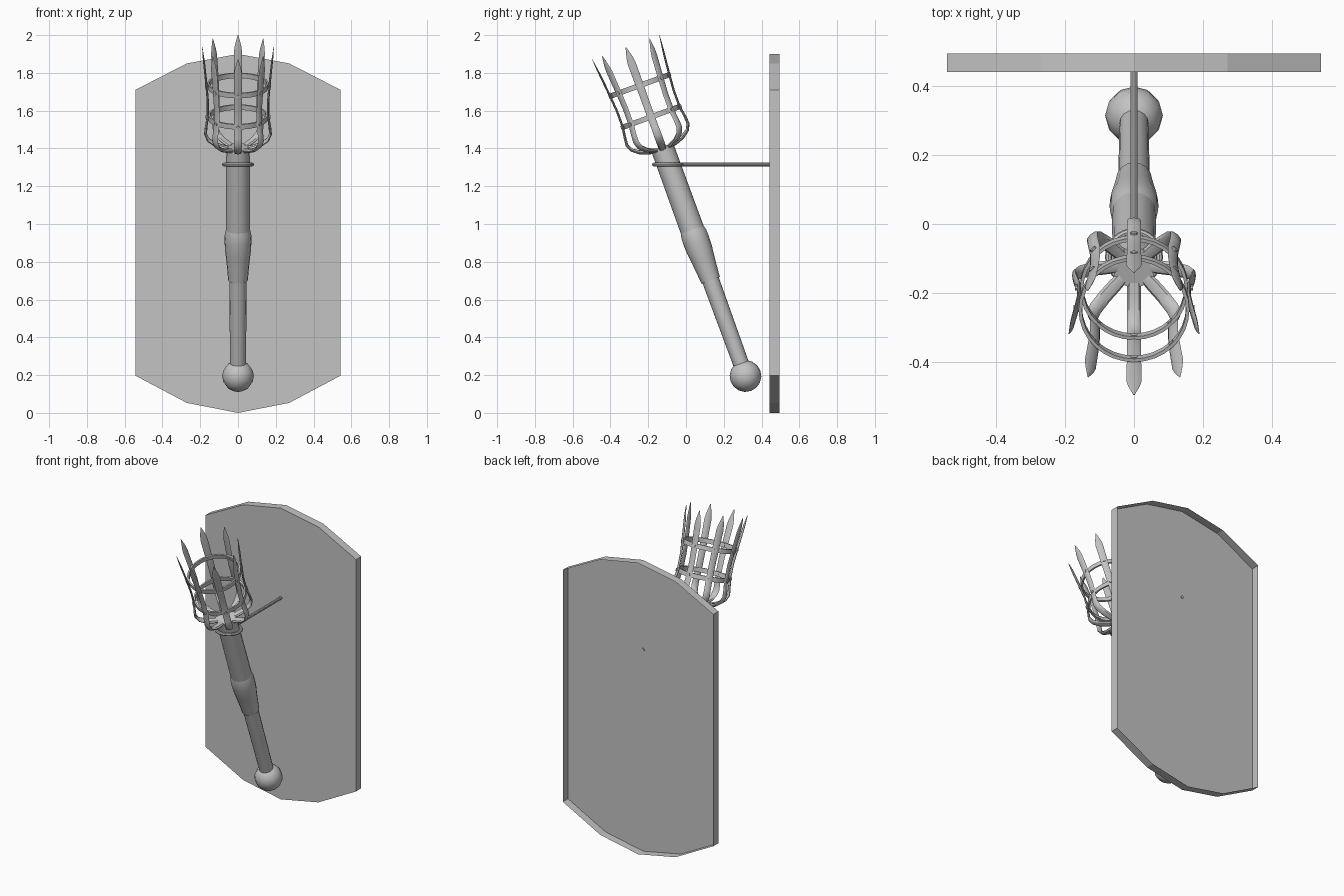
import bpy, bmesh, math
from mathutils import Vector, Matrix

if "Cube" in bpy.data.objects:
    bpy.data.objects.remove(bpy.data.objects["Cube"])

grey = bpy.data.materials.new("plain grey")
grey.diffuse_color = (0.55, 0.55, 0.55, 1)
grey.use_nodes = True
grey.node_tree.nodes["Principled BSDF"].inputs["Base Color"].default_value = grey.diffuse_color

# torch frame: local z runs along the handle from the pommel, tilted 20 degrees forward
TORCH = Matrix.Translation((0, 0.315, 0.195)) @ Matrix.Rotation(math.radians(20), 4, 'X')


def finish(name, bm, matrix=None, smooth=True, recalc=True):
    if recalc:
        bmesh.ops.recalc_face_normals(bm, faces=bm.faces[:])
    if matrix is not None:
        bm.transform(matrix)
    me = bpy.data.meshes.new(name)
    bm.to_mesh(me)
    bm.free()
    me.materials.append(grey)
    ob = bpy.data.objects.new(name, me)
    bpy.context.collection.objects.link(ob)
    if smooth:
        bpy.ops.object.select_all(action='DESELECT')
        ob.select_set(True)
        bpy.context.view_layer.objects.active = ob
        bpy.ops.object.shade_smooth_by_angle(angle=math.radians(35))
    return ob


def skin(bm, rings, closed=False):
    """Bridge rings of points; cap the ends unless closed into a loop."""
    vs = [[bm.verts.new(p) for p in r] for r in rings]
    n = len(vs[0])
    pairs = list(zip(vs, vs[1:])) + ([(vs[-1], vs[0])] if closed else [])
    for a, b in pairs:
        for i in range(n):
            j = (i + 1) % n
            bm.faces.new((a[i], a[j], b[j], b[i]))
    if not closed:
        bm.faces.new(vs[0])
        bm.faces.new(vs[-1])


def circle(r, z, n):
    return [(r * math.cos(2 * math.pi * i / n), r * math.sin(2 * math.pi * i / n), z) for i in range(n)]


def lathe(name, profile, n=16):
    bm = bmesh.new()
    skin(bm, [circle(r, z, n) for r, z in profile])
    return finish(name, bm, TORCH)


def hoop(name, section, matrix, n=32):
    bm = bmesh.new()
    rings = []
    for i in range(n):
        a = 2 * math.pi * i / n
        rings.append([(r * math.cos(a), r * math.sin(a), z) for r, z in section])
    skin(bm, rings, closed=True)
    return finish(name, bm, matrix)


# wall plaque: a shallow tray, front sheet with side walls and an open back
half = [(0, 0), (0.271, 0.053), (0.543, 0.197), (0.543, 1.71), (0.271, 1.85), (0, 1.9)]
outline = half + [(-x, z) for x, z in half[-2:0:-1]]
bm = bmesh.new()
skin(bm, [[(x, y, z) for x, z in outline] for y in (0.442, 0.495)])
bmesh.ops.recalc_face_normals(bm, faces=bm.faces[:])
back = [f for f in bm.faces if f.normal.y > 0.9]
bmesh.ops.delete(bm, geom=back, context='FACES_ONLY')
finish("wall_plaque", bm, smooth=False, recalc=False)

# pommel ball
bm = bmesh.new()
bmesh.ops.create_uvsphere(bm, u_segments=12, v_segments=8, radius=0.084)
finish("pommel", bm, TORCH)

# handle, collar and upper shaft
lathe("lower_handle", [(0.042, 0.03), (0.046, 0.56)])
lathe("collar", [(0.052, 0.54), (0.058, 0.61), (0.064, 0.67), (0.069, 0.71),
                 (0.071, 0.76), (0.07, 0.80), (0.063, 0.828)])
lathe("upper_shaft", [(0.064, 0.80), (0.062, 1.29)])

# eight basket prongs: (radius, height, half width, half thickness)
path = [(0.05, 1.282, 0.019, 0.012), (0.08, 1.29, 0.021, 0.012), (0.12, 1.304, 0.021, 0.011),
        (0.157, 1.33, 0.021, 0.009), (0.172, 1.362, 0.021, 0.008), (0.169, 1.40, 0.02, 0.007),
        (0.16, 1.46, 0.02, 0.006), (0.16, 1.55, 0.02, 0.006), (0.167, 1.64, 0.021, 0.006),
        (0.179, 1.76, 0.022, 0.005), (0.183, 1.795, 0.017, 0.004), (0.189, 1.852, 0.002, 0.001)]
for k in range(8):
    bm = bmesh.new()
    rings = []
    for i, (r, z, w, t) in enumerate(path):
        p, q = path[max(i - 1, 0)], path[min(i + 1, len(path) - 1)]
        d = Vector((q[0] - p[0], q[1] - p[1])).normalized()
        ring = []
        for j in range(8):
            u, v = math.cos(j * math.pi / 4), math.sin(j * math.pi / 4)
            ring.append((r + d.y * v * t, u * w, z - d.x * v * t))
        rings.append(ring)
    skin(bm, rings)
    finish("basket_prong", bm, TORCH @ Matrix.Rotation(k * math.pi / 4, 4, 'Z'))

# two flat hoops inside the prongs, with a rivet through every prong
for r, z in ((0.152, 1.46), (0.156, 1.637)):
    hoop("basket_hoop", [(r - 0.005, z - 0.014), (r + 0.005, z - 0.014),
                         (r + 0.005, z + 0.014), (r - 0.005, z + 0.014)], TORCH)
    bm = bmesh.new()
    for k in range(8):
        spot = (Matrix.Rotation(k * math.pi / 4, 4, 'Z') @ Matrix.Translation((r + 0.006, 0, z))
                @ Matrix.Rotation(math.pi / 2, 4, 'Y'))
        bmesh.ops.create_cone(bm, cap_ends=True, segments=8, radius1=0.01, radius2=0.01,
                              depth=0.026, matrix=spot)
    finish("hoop_rivets", bm, TORCH)

# bracket: level ring round the shaft and a rod into the plaque
section = [(0.074 + 0.01 * math.cos(i * math.pi / 4), 0.01 * math.sin(i * math.pi / 4)) for i in range(8)]
hoop("bracket_ring", section, Matrix.Translation((0, -0.096, 1.315)))
bm = bmesh.new()
skin(bm, [circle(0.01, z, 10) for z in (0, 0.47)])
finish("bracket_rod", bm, Matrix.Translation((0, -0.022, 1.315)) @ Matrix.Rotation(-math.pi / 2, 4, 'X'))
